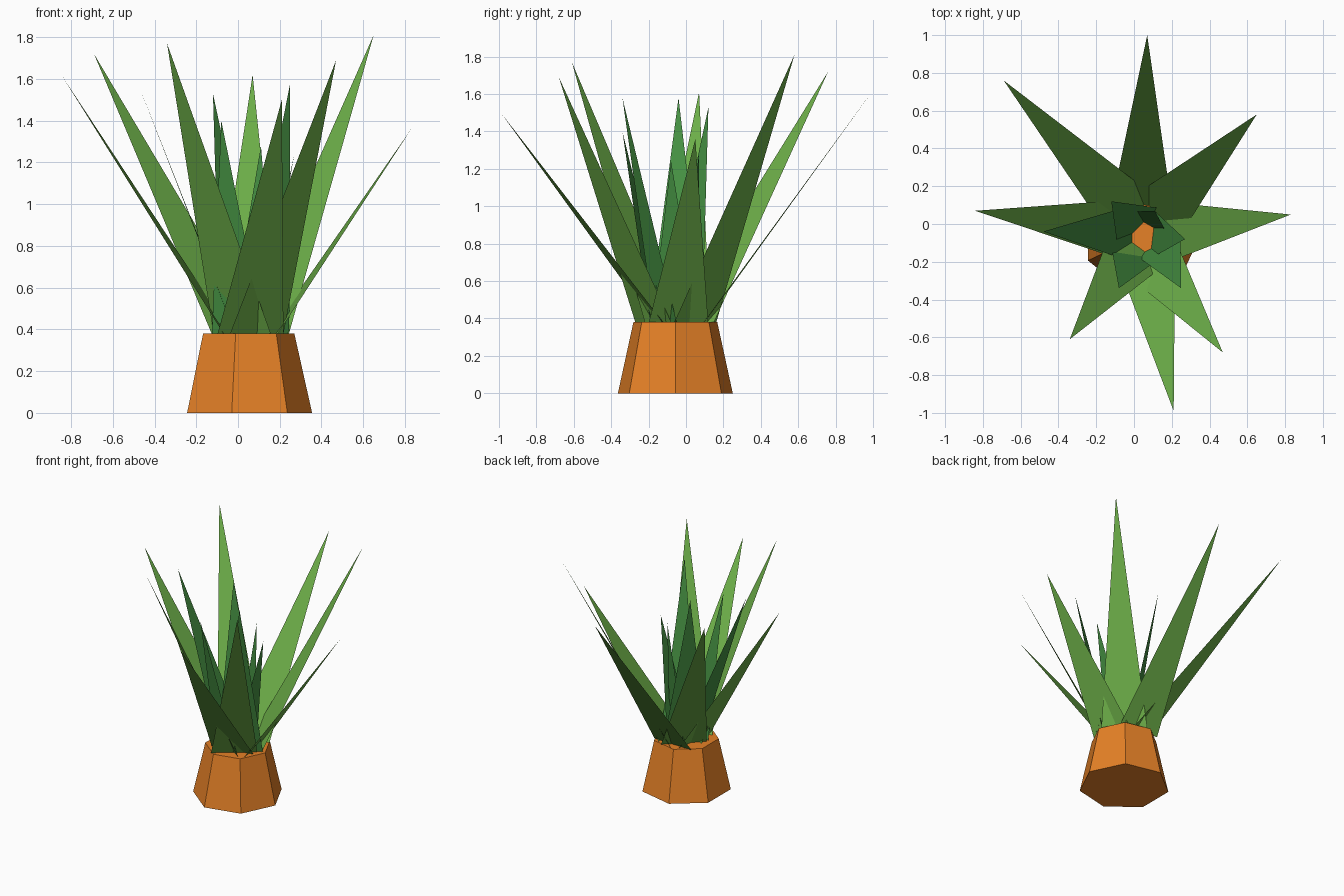
import bpy
import bmesh
from mathutils import Vector

if "Cube" in bpy.data.objects:
    bpy.data.objects.remove(bpy.data.objects["Cube"])

POT_CENTRE = (0.04, -0.057)
RIM = 0.38


def material(name, rgb):
    m = bpy.data.materials.new(name)
    m.diffuse_color = (*rgb, 1)
    m.use_nodes = True
    m.node_tree.nodes["Principled BSDF"].inputs["Base Color"].default_value = m.diffuse_color
    return m


terracotta = material("terracotta", (0.79, 0.22, 0.02))
light_green = material("light_green", (0.15, 0.42, 0.065))
deep_green = material("deep_green", (0.06, 0.28, 0.055))

# Pot: seven-sided tapered block
bpy.ops.mesh.primitive_cone_add(vertices=7, radius1=0.315, radius2=0.23, depth=RIM,
                                location=(*POT_CENTRE, RIM / 2))
pot = bpy.context.object
pot.name = "pot"
# turn so that one corner points to +x
me = pot.data
first = me.vertices[0].co
turn = -Vector((1, 0)).angle_signed(Vector((first.x, first.y)))
pot.rotation_euler.z = -turn if abs(turn) > 1e-6 else 0
bpy.context.view_layer.update()
# the first corner must end up on the +x axis
if (pot.matrix_world.to_3x3() @ first).x < 0.31:
    pot.rotation_euler.z = turn
me.materials.append(terracotta)


def blade(name, mid, tip, width, mat):
    """Flat pointed leaf: base edge on the pot rim, square to its lean."""
    base = Vector((*mid, RIM))
    end = Vector(tip)
    lean = end - base
    side = Vector((-lean.y, lean.x, 0)).normalized() * width / 2
    bm = bmesh.new()
    bm.faces.new([bm.verts.new(p) for p in (base + side, base - side, end)])
    mesh = bpy.data.meshes.new(name)
    bm.to_mesh(mesh)
    bm.free()
    mesh.materials.append(mat)
    ob = bpy.data.objects.new(name, mesh)
    bpy.context.collection.objects.link(ob)


# Outer ring of long leaning leaves: base middle, tip, width
outer = [
    ((0.04, 0.10), (0.07, 1.00, 1.62), 0.32),
    ((-0.01, 0.04), (-0.69, 0.76, 1.72), 0.32),
    ((0.13, 0.05), (0.65, 0.58, 1.81), 0.32),
    ((0.17, -0.04), (0.83, 0.05, 1.36), 0.32),
    ((0.09, -0.175), (0.47, -0.68, 1.69), 0.32),
    ((0.06, -0.15), (0.21, -0.99, 1.50), 0.32),
    ((0.02, -0.12), (-0.34, -0.61, 1.77), 0.34),
    ((-0.05, -0.03), (-0.84, 0.07, 1.61), 0.32),
]
# Inner upright leaves
inner = [
    ((-0.01, -0.05), (-0.48, -0.04, 1.58), 0.30),
    ((0.02, -0.02), (-0.12, 0.12, 1.53), 0.30),
    ((0.00, -0.14), (-0.08, -0.34, 1.40), 0.27),
    ((0.13, -0.11), (0.25, -0.34, 1.58), 0.26),
    ((0.10, -0.06), (0.27, -0.08, 1.24), 0.25),
    ((0.07, 0.00), (0.11, 0.07, 1.28), 0.26),
]
for i, (mid, tip, w) in enumerate(outer, 1):
    blade(f"outer_leaf_{i}", mid, tip, w, light_green)
for i, (mid, tip, w) in enumerate(inner, 1):
    blade(f"inner_leaf_{i}", mid, tip, w, deep_green)
